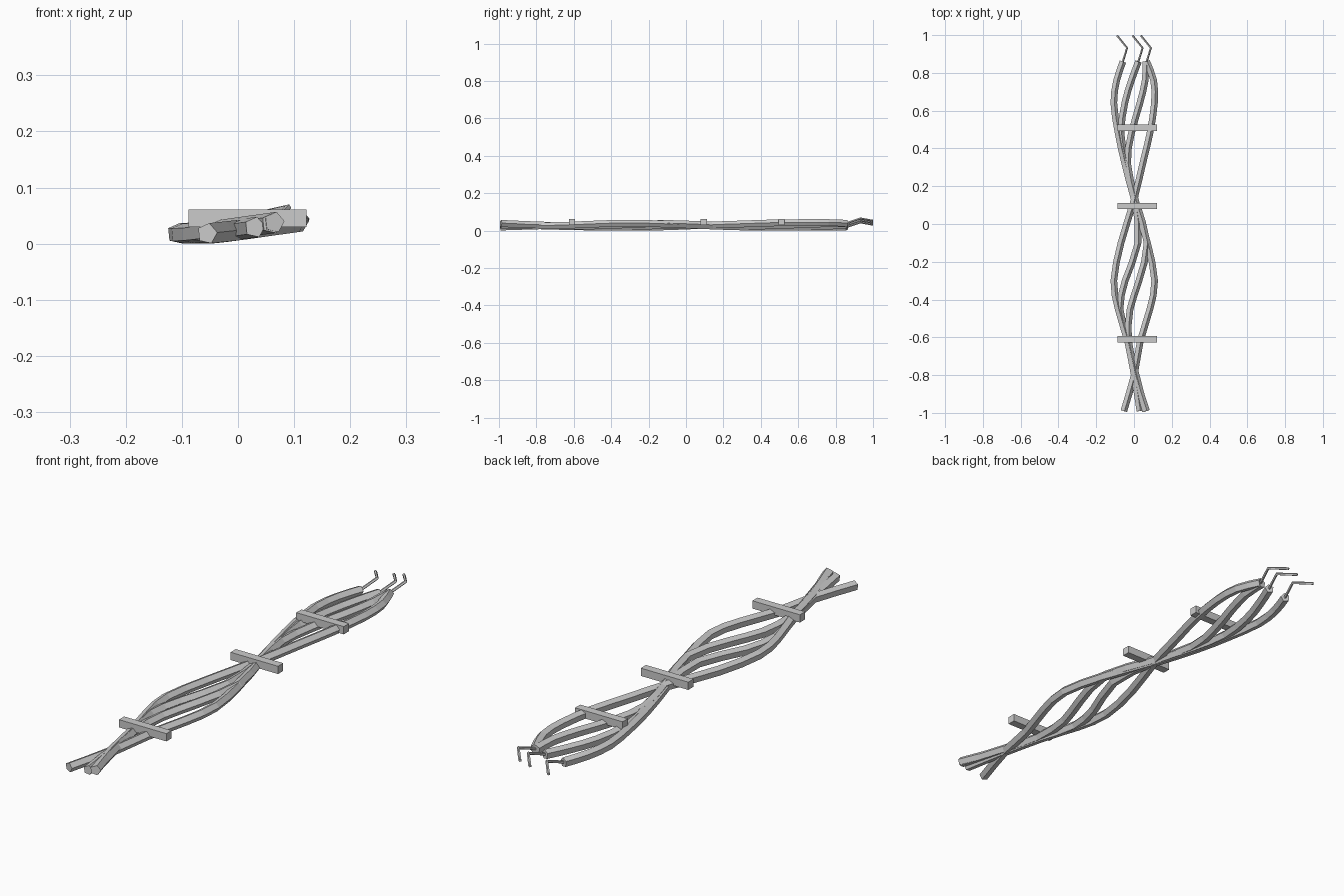
import bpy, bmesh, math
from mathutils import Vector

if "Cube" in bpy.data.objects:
    bpy.data.objects.remove(bpy.data.objects["Cube"])


def smooth_path(pts, steps):
    """Catmull-Rom interpolation through the points."""
    p = [2 * pts[0] - pts[1]] + pts + [2 * pts[-1] - pts[-2]]
    out = []
    for i in range(1, len(p) - 2):
        a, b, c, d = p[i - 1:i + 3]
        for k in range(steps):
            t = k / steps
            out.append(0.5 * (2 * b + (c - a) * t + (2 * a - 5 * b + 4 * c - d) * t * t
                              + (3 * b - a - 3 * c + d) * t ** 3))
    return out + [pts[-1]]


def tube(name, path, radius, sides, phase=0.0):
    """Flat-shaded capped tube along a path running towards +y."""
    bm = bmesh.new()
    rings = []
    for i, p in enumerate(path):
        t = (path[min(i + 1, len(path) - 1)] - path[max(i - 1, 0)]).normalized()
        side = t.cross(Vector((0, 0, 1))).normalized()
        up = side.cross(t)
        rings.append([bm.verts.new(p + radius * (math.cos(a) * side + math.sin(a) * up))
                      for a in (phase + 2 * math.pi * k / sides for k in range(sides))])
    for r, s in zip(rings, rings[1:]):
        for k in range(sides):
            j = (k + 1) % sides
            bm.faces.new((r[k], r[j], s[j], s[k]))
    bm.faces.new(rings[0])
    bm.faces.new(rings[-1])
    bmesh.ops.recalc_face_normals(bm, faces=bm.faces)
    me = bpy.data.meshes.new(name)
    bm.to_mesh(me)
    bm.free()
    bpy.context.collection.objects.link(bpy.data.objects.new(name, me))


# Cables: mid height, has bare wire, then x at each y station
stations = [-0.99, -0.8, -0.62, -0.45, -0.3, -0.1, 0.12, 0.32, 0.48, 0.64, 0.76, 0.86]
cables = [
    (0.024, True, [-0.055, 0.0, 0.032, 0.083, 0.108, 0.07, 0.003, -0.05, -0.085, -0.108, -0.093, -0.06]),
    (0.025, True, [0.03, 0.0, -0.035, -0.075, -0.048, 0.02, 0.005, -0.042, -0.07, -0.05, -0.015, 0.022]),
    (0.028, False, [0.06, 0.01, -0.03, -0.022, 0.025, 0.068, 0.008, -0.035, -0.015, 0.03, 0.058, 0.062]),
    (0.029, True, [0.065, 0.005, -0.035, -0.085, -0.108, -0.07, -0.003, 0.045, 0.083, 0.107, 0.103, 0.066]),
]
for i, (z, bare, xs) in enumerate(cables):
    # The bundle tilts: low on the left, high on the right
    path = smooth_path([Vector((x, y, min(0.042, max(0.018, z + 0.14 * x))))
                        for x, y in zip(xs, stations)], 2)
    tube(f"cable_{i + 1}", path, 0.019, 5, 0.1)
    # Bent bare wire sticking out of the cable end
    if bare:
        end = path[-1]
        tube(f"bare_wire_{i + 1}",
             [end - Vector((0.004, 0.015, 0.004)), end + Vector((0.023, 0.072, 0.026)),
              end + Vector((-0.03, 0.137, 0.014))], 0.006, 5)

# Cross clips holding the cables
for i, y in enumerate((-0.61, 0.095, 0.51)):
    bpy.ops.mesh.primitive_cube_add(size=1, location=(0.017, y, 0.045))
    clip = bpy.context.object
    clip.name = f"cable_clip_{i + 1}"
    clip.scale = (0.21, 0.033, 0.031)
